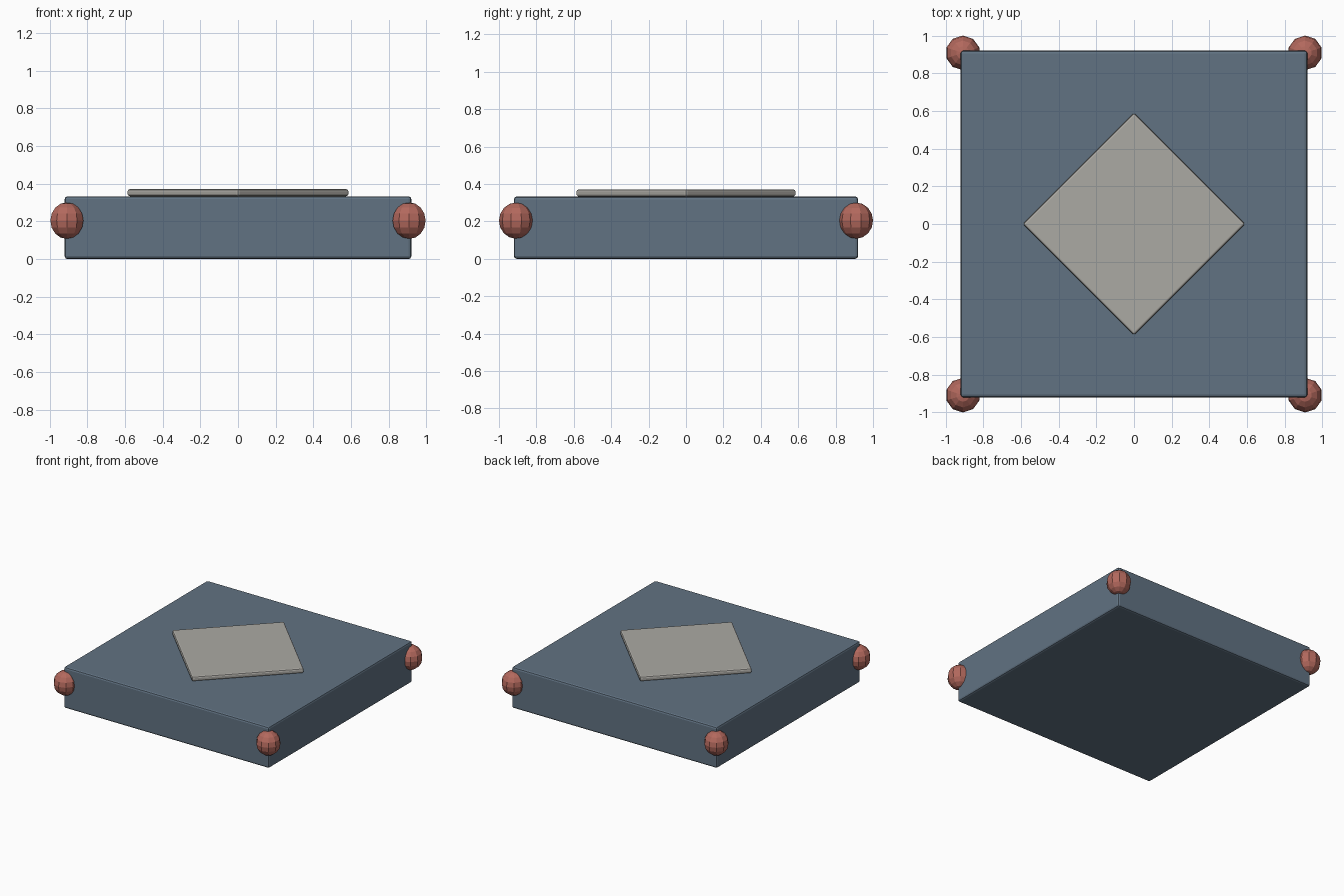
import bpy
from math import radians

if "Cube" in bpy.data.objects:
    bpy.data.objects.remove(bpy.data.objects["Cube"])


def material(name, rgb):
    mat = bpy.data.materials.new(name)
    mat.diffuse_color = (*rgb, 1)
    mat.use_nodes = True
    mat.node_tree.nodes["Principled BSDF"].inputs["Base Color"].default_value = mat.diffuse_color
    return mat


def rounded_box(name, size, z, turn, bevel, mat):
    bpy.ops.mesh.primitive_cube_add(size=1, location=(0, 0, z), rotation=(0, 0, turn))
    obj = bpy.context.object
    obj.name = name
    obj.scale = size
    bpy.ops.object.transform_apply(location=False, rotation=False, scale=True)
    mod = obj.modifiers.new("Bevel", 'BEVEL')
    mod.width = bevel
    mod.segments = 2
    obj.data.materials.append(mat)
    return obj


blue = material("slate_blue", (0.12, 0.17, 0.225))
red = material("brick_red", (0.45, 0.14, 0.11))
stone = material("stone", (0.41, 0.40, 0.37))

# Square slab
rounded_box("base_slab", (1.84, 1.84, 0.333), 0.1665, 0, 0.015, blue)

# Thin diamond plate on top
rounded_box("diamond_plate", (0.835, 0.835, 0.038), 0.352, radians(45), 0.012, stone)

# Low-poly studs at the four corners
for sx, side in ((-1, "left"), (1, "right")):
    for sy, end in ((-1, "front"), (1, "back")):
        bpy.ops.mesh.primitive_uv_sphere_add(
            segments=10, ring_count=8, radius=1, location=(sx * 0.908, sy * 0.908, 0.204))
        stud = bpy.context.object
        stud.name = f"corner_stud_{end}_{side}"
        stud.scale = (0.092, 0.092, 0.097)
        stud.data.materials.append(red)
